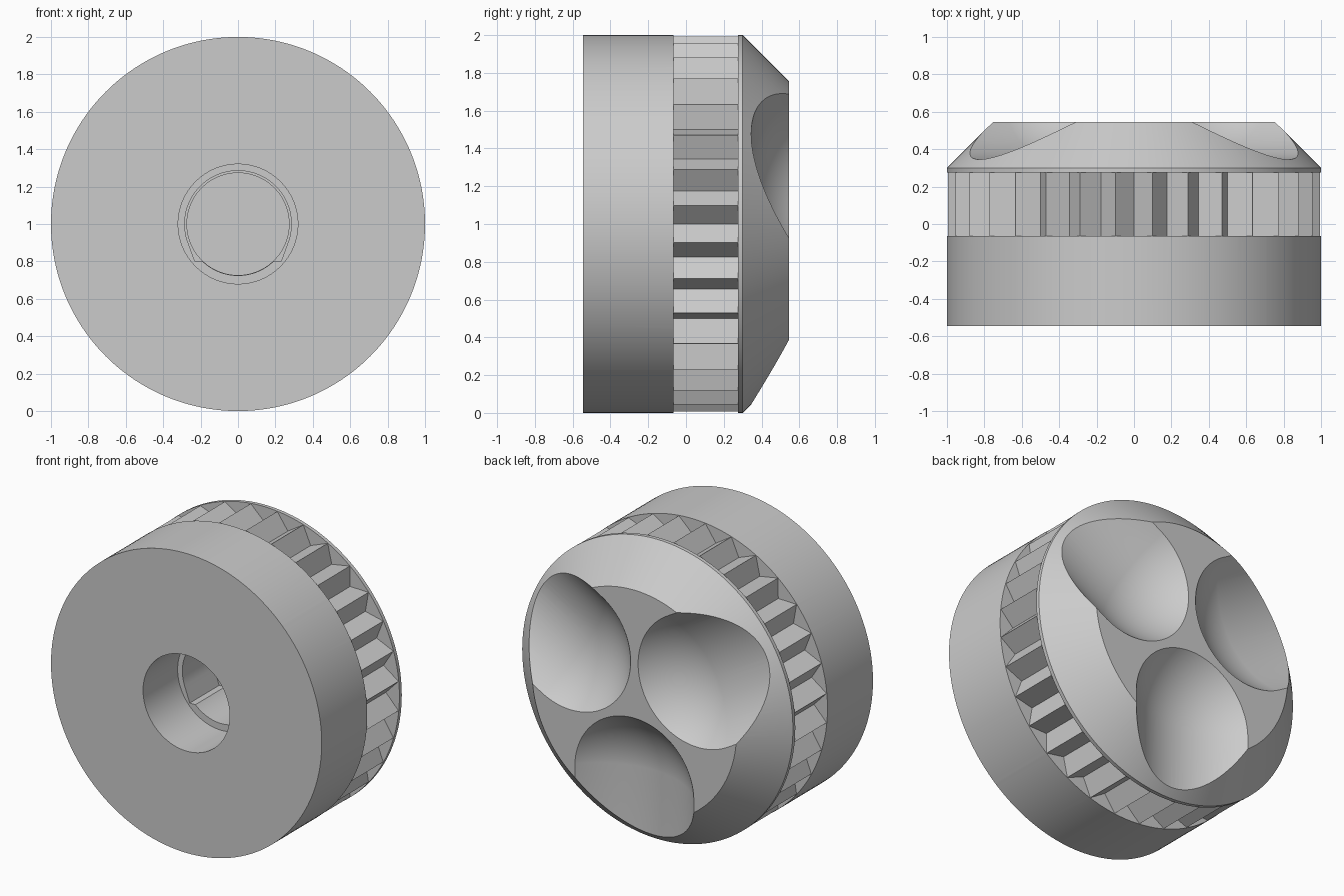
import bpy, bmesh
from math import sin, cos, pi, radians
from mathutils import Matrix, Vector

cube = bpy.data.objects.get("Cube")
if cube:
    bpy.data.objects.remove(cube, do_unlink=True)

SEG, TEETH, AXIS_Z = 192, 32, 1.0
FRONT, BACK = -0.545, 0.545

grey = bpy.data.materials.new("satin_grey")
grey.use_nodes = True
grey.diffuse_color = (0.6, 0.6, 0.6, 1)
grey.node_tree.nodes["Principled BSDF"].inputs["Base Color"].default_value = (0.6, 0.6, 0.6, 1)


def finish(bm, name):
    bmesh.ops.recalc_face_normals(bm, faces=bm.faces)
    mesh = bpy.data.meshes.new(name)
    bm.to_mesh(mesh)
    bm.free()
    mesh.materials.append(grey)
    obj = bpy.data.objects.new(name, mesh)
    bpy.context.collection.objects.link(obj)
    return obj


def ring(bm, outline, y):
    """Loop of vertices from (radius, angle) pairs around the knob's axis."""
    return [bm.verts.new((r * cos(a), y, AXIS_Z + r * sin(a))) for r, a in outline]


def bridge(bm, a, b):
    for i in range(len(a)):
        j = (i + 1) % len(a)
        bm.faces.new((a[i], a[j], b[j], b[i]))


def arc(r, start, end, n=72):
    return [(r, radians(start + (end - start) * i / n)) for i in range(n + 1)]


def circle(r, n=SEG):
    return [(r, 2 * pi * i / n) for i in range(n)]


def prism(outline, y0, y1, name):
    bm = bmesh.new()
    near, far = ring(bm, outline, y0), ring(bm, outline, y1)
    bridge(bm, near, far)
    bm.faces.new(near)
    bm.faces.new(far)
    return finish(bm, name)


# Turned body: counterbore, front face, rim, chamfer and back face
bm = bmesh.new()
profile = [(0.32, -0.18), (0.32, FRONT), (1, FRONT), (1, 0.30), (0.755, BACK)]
loops = [ring(bm, circle(r), y) for r, y in profile]
for a, b in zip(loops, loops[1:]):
    bridge(bm, a, b)
bm.faces.new(loops[0])
bm.faces.new(loops[-1])
knob = finish(bm, "knob_body")

cutters = []

# Grip: zigzag collar that leaves V-shaped teeth
bm = bmesh.new()
zigzag = [(0.9 if i % 2 == 0 else 0.998, pi * i / TEETH) for i in range(2 * TEETH)]
outer = circle(1.2, 2 * TEETH)
loops = [ring(bm, zigzag, -0.065), ring(bm, zigzag, 0.275),
         ring(bm, outer, 0.275), ring(bm, outer, -0.065)]
for i in range(4):
    bridge(bm, loops[i], loops[(i + 1) % 4])
cutters.append(finish(bm, "grip_cutter"))

# Keyed shaft bore with a ledge low on each side, then a round end
keyed = (arc(0.285, -20, 200) + [(0.305, radians(221))]
         + arc(0.275, 226.7, 313.3) + [(0.305, radians(-41))])
cutters.append(prism(keyed, -0.25, 0.13, "keyed_bore_cutter"))
cutters.append(prism(circle(0.273), -0.22, 0.2, "round_bore_cutter"))

# Three finger scoops: ball-ended grooves running out through the chamfer
for k in range(3):
    a = radians(30 + 120 * k)
    out = Vector((cos(a), 0, sin(a)))
    bm = bmesh.new()
    bmesh.ops.create_uvsphere(bm, u_segments=128, v_segments=96, radius=0.584)
    for v in bm.verts:
        if v.co.z > -0.001:
            v.co.z += 1
    centre = out * 0.54 + Vector((0, 0.929, AXIS_Z))
    bm.transform(Matrix.Translation(centre) @ out.to_track_quat("Z", "Y").to_matrix().to_4x4())
    cutters.append(finish(bm, "scoop_cutter"))

# Cut everything and keep the result as plain mesh
for c in cutters:
    c.hide_render = True
    mod = knob.modifiers.new(c.name, "BOOLEAN")
    mod.operation, mod.solver, mod.object = "DIFFERENCE", "EXACT", c
bpy.context.view_layer.update()
result = bpy.data.meshes.new_from_object(
    knob.evaluated_get(bpy.context.evaluated_depsgraph_get()))
knob.modifiers.clear()
knob.data = result
result.name = "knob_body"
result.materials.clear()
result.materials.append(grey)
result.polygons.foreach_set("material_index", [0] * len(result.polygons))
for c in cutters:
    bpy.data.objects.remove(c, do_unlink=True)

# Smooth curves, crisp edges
bpy.ops.object.select_all(action="DESELECT")
knob.select_set(True)
bpy.context.view_layer.objects.active = knob
bpy.ops.object.shade_smooth_by_angle(angle=radians(20))
